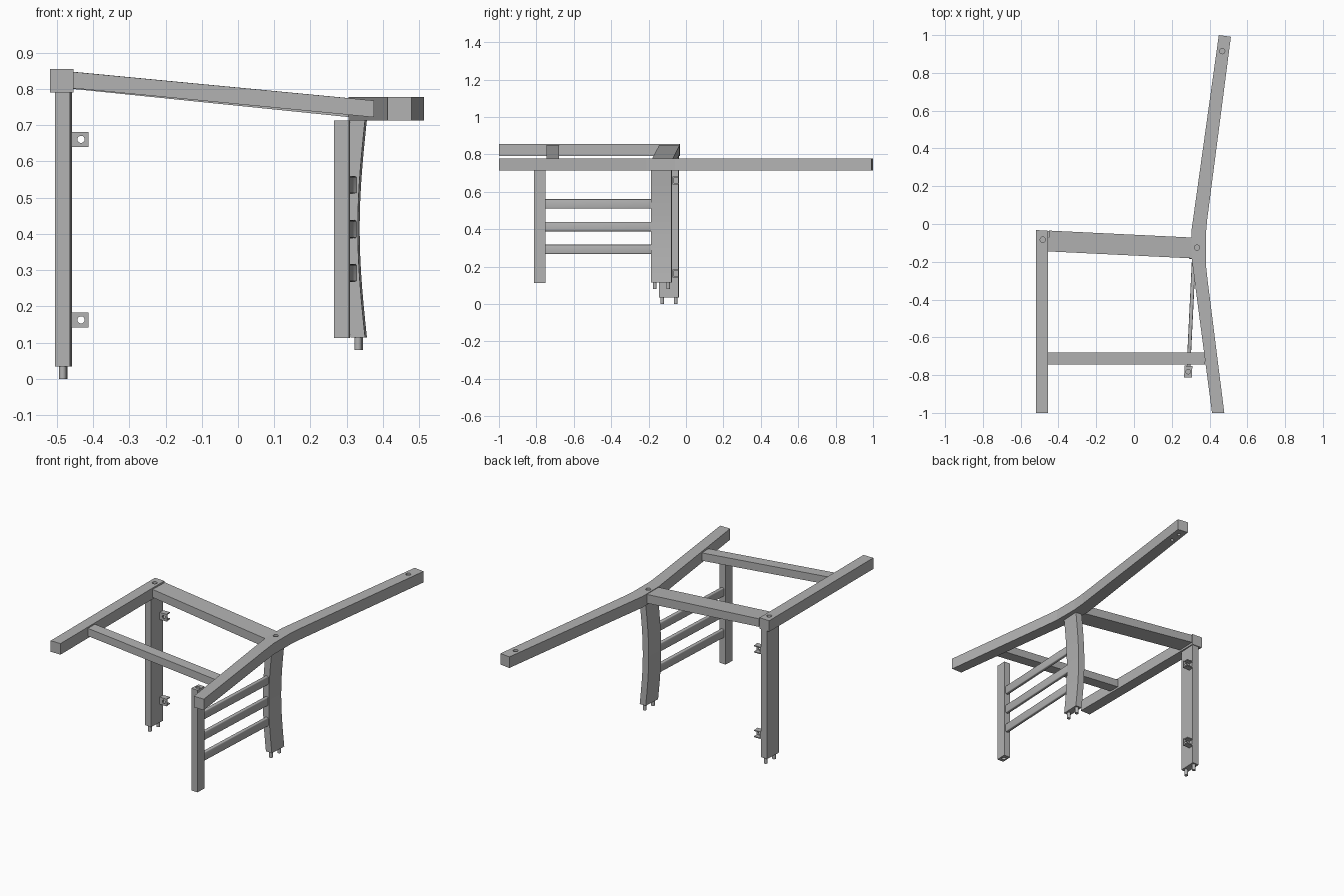
import bpy, bmesh, math
from mathutils import Matrix, Vector

cube = bpy.data.objects.get("Cube")
if cube:
    bpy.data.objects.remove(cube, do_unlink=True)

TILT = math.radians(-2.8)   # posts and rails share a slight turn

grey = bpy.data.materials.new("plain grey")
grey.use_nodes = True
COLOR = (0.45, 0.45, 0.45, 1)
grey.diffuse_color = COLOR
grey.node_tree.nodes["Principled BSDF"].inputs["Base Color"].default_value = COLOR


def finish(name, bm):
    bmesh.ops.recalc_face_normals(bm, faces=bm.faces)
    mesh = bpy.data.meshes.new(name)
    bm.to_mesh(mesh)
    bm.free()
    obj = bpy.data.objects.new(name, mesh)
    bpy.context.collection.objects.link(obj)
    mesh.materials.append(grey)
    return obj


def extrude(name, points, offset):
    """Solid made by pushing a flat outline along a vector."""
    bm = bmesh.new()
    face = bm.faces.new([bm.verts.new(p) for p in points])
    out = bmesh.ops.extrude_face_region(bm, geom=[face])
    verts = [v for v in out["geom"] if isinstance(v, bmesh.types.BMVert)]
    bmesh.ops.translate(bm, vec=Vector(offset), verts=verts)
    return finish(name, bm)


def prism(name, outline, z0, z1):
    return extrude(name, [(x, y, z0) for x, y in outline], (0, 0, z1 - z0))


def box(name, center, size, turn=0.0):
    bm = bmesh.new()
    bmesh.ops.create_cube(bm, size=1, matrix=Matrix.Translation(center)
                          @ Matrix.Rotation(turn, 4, 'Z') @ Matrix.Diagonal((*size, 1)))
    return finish(name, bm)


def rod(name, center, radius, depth, axis='Z'):
    bm = bmesh.new()
    spin = Matrix.Rotation(math.pi / 2, 4, 'X') if axis == 'Y' else Matrix()
    bmesh.ops.create_cone(bm, cap_ends=True, segments=16, radius1=radius, radius2=radius,
                          depth=depth, matrix=Matrix.Translation(center) @ spin)
    obj = finish(name, bm)
    activate(obj)
    bpy.ops.object.shade_smooth_by_angle()
    return obj


def activate(obj):
    bpy.ops.object.select_all(action='DESELECT')
    obj.select_set(True)
    bpy.context.view_layer.objects.active = obj


def drill(obj, center, radius, depth, axis='Z'):
    cutter = rod("hole_cutter", center, radius, depth, axis)
    cutter.hide_render = True
    mod = obj.modifiers.new("hole", 'BOOLEAN')
    mod.operation = 'DIFFERENCE'
    mod.solver = 'EXACT'
    mod.object = cutter
    activate(obj)
    bpy.ops.object.modifier_apply(modifier=mod.name)
    bpy.data.objects.remove(cutter, do_unlink=True)


def along(center, distance):
    """Point shifted along the wide direction of a turned post."""
    return (center[0] - math.sin(TILT) * distance, center[1] + math.cos(TILT) * distance)


def pegs(name, center, bottom):
    for i, d in enumerate((-0.036, 0.036)):
        x, y = along(center, d)
        rod(f"{name}_peg_{i + 1}", (x, y, bottom - 0.01), 0.01, 0.05)


# Straight top beam on the right side
right_beam = prism("right_top_beam", [(-0.518, -1), (-0.454, -1), (-0.454, -0.036), (-0.518, -0.032)],
                   0.79, 0.855)
drill(right_beam, (-0.483, -0.083, 0.855), 0.014, 0.04)

# Long bent top beam on the left side
left_beam = prism("left_top_beam", [
    (0.413, -1), (0.478, -1), (0.39, -0.3), (0.38, -0.21), (0.38, -0.06), (0.387, 0.02),
    (0.513, 0.991), (0.449, 1), (0.305, -0.03), (0.305, -0.18)], 0.713, 0.778)
drill(left_beam, (0.333, -0.125, 0.778), 0.014, 0.04)
drill(left_beam, (0.467, 0.915, 0.778), 0.014, 0.04)
for y in (0.88, 0.95):
    drill(left_beam, (0.467 + (y - 0.915) * 0.13, y, 0.713), 0.01, 0.04)

# Sloping rails between the top beams
extrude("front_rail", [(-0.454, -0.745, 0.802), (0.375, -0.745, 0.722),
                       (0.375, -0.745, 0.768), (-0.454, -0.745, 0.847)], (0, 0.065, 0))
extrude("back_rail", [(-0.454, -0.145, 0.80), (0.31, -0.182, 0.722),
                      (0.31, -0.182, 0.774), (-0.454, -0.145, 0.847)], (0.004, 0.11, 0))

# Straight post on the right
right_center = (-0.482, -0.091)
box("right_post", (*right_center, 0.4125), (0.042, 0.105, 0.755), TILT)
pegs("right_post", right_center, 0.035)

# Small fixing brackets on the right post
for i, z in enumerate((0.163, 0.661)):
    plate = box(f"bracket_{i + 1}_plate", (-0.434, -0.067, z), (0.042, 0.008, 0.042))
    drill(plate, (-0.433, -0.067, z), 0.01, 0.04, 'Y')
    box(f"bracket_{i + 1}_side", (-0.457, -0.055, z), (0.006, 0.03, 0.042))
    for j, s in enumerate((-1, 1)):
        box(f"bracket_{i + 1}_flange_{j + 1}", (-0.436, -0.052, z + s * 0.018), (0.038, 0.03, 0.006))

# Bowed post under the bent beam
left_center = Vector((0.333, -0.131))
edge = along(left_center, -0.054)
steps = [i / 14 for i in range(15)]
bow = [(edge[0] - 0.02 * math.sin(math.pi * t), 0.115 + 0.6 * t) for t in steps]
outline = [(x + 0.02, edge[1] + math.sin(TILT) * 0.02, z) for x, z in bow]
outline += [(x - 0.02, edge[1] - math.sin(TILT) * 0.02, z) for x, z in reversed(bow)]
far = along((0, 0), 0.108)
bowed = extrude("left_bowed_post", outline, (*far, 0))
activate(bowed)
bpy.ops.object.shade_smooth_by_angle()
pegs("left_bowed_post", left_center, 0.115)

# Short free-standing front post
front_post = box("front_post", (0.287, -0.782, 0.413), (0.041, 0.062, 0.6), TILT)
for z in (0.113, 0.713):
    drill(front_post, (0.287, -0.782, z), 0.012, 0.04)

# Three slats joining the front post to the bowed post
for i, z in enumerate((0.292, 0.413, 0.535)):
    slat = box(f"slat_{i + 1}", (0.303, -0.465, z), (0.02, 0.6, 0.05), TILT)
    bevel = slat.modifiers.new("rounded_edges", 'BEVEL')
    bevel.width = 0.005
    bevel.segments = 3
    activate(slat)
    bpy.ops.object.modifier_apply(modifier=bevel.name)
    bpy.ops.object.shade_smooth_by_angle()
